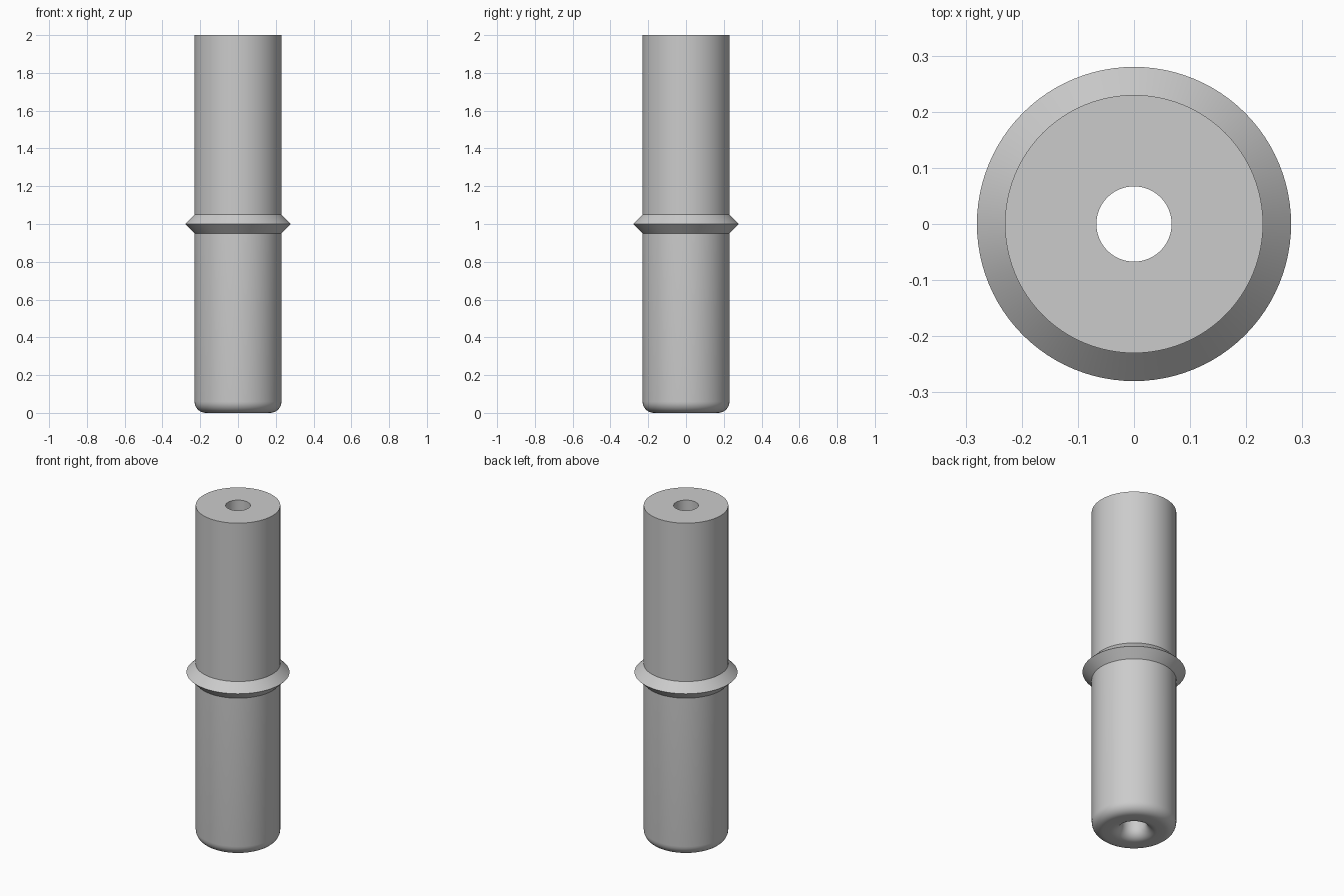
import bpy, bmesh, math

if "Cube" in bpy.data.objects:
    bpy.data.objects.remove(bpy.data.objects["Cube"])

SEGMENTS = 96
R_OUT, R_HOLE, R_RIM, FILLET = 0.23, 0.067, 0.28, 0.06

grey = bpy.data.materials.new("plain_grey")
grey.diffuse_color = (0.6, 0.6, 0.6, 1)
grey.use_nodes = True
grey.node_tree.nodes["Principled BSDF"].inputs["Base Color"].default_value = grey.diffuse_color


def arc(cx, cz, radius, start, end, steps=8):
    """Points (radius, height) along an arc, angles in degrees."""
    angles = [math.radians(start + (end - start) * i / steps) for i in range(steps + 1)]
    return [(cx + radius * math.cos(a), cz + radius * math.sin(a)) for a in angles]


def lathe(name, profile):
    """Spin a closed (radius, height) profile about the z axis."""
    bm = bmesh.new()
    rings = []
    for r, z in profile:
        rings.append([bm.verts.new((r * math.cos(2 * math.pi * i / SEGMENTS),
                                    r * math.sin(2 * math.pi * i / SEGMENTS), z))
                      for i in range(SEGMENTS)])
    for k, lower in enumerate(rings):
        upper = rings[(k + 1) % len(rings)]
        for i in range(SEGMENTS):
            j = (i + 1) % SEGMENTS
            bm.faces.new((lower[i], lower[j], upper[j], upper[i]))
    bmesh.ops.recalc_face_normals(bm, faces=bm.faces)
    mesh = bpy.data.meshes.new(name)
    bm.to_mesh(mesh)
    bm.free()
    mesh.materials.append(grey)
    obj = bpy.data.objects.new(name, mesh)
    bpy.context.collection.objects.link(obj)
    bpy.ops.object.select_all(action='DESELECT')
    obj.select_set(True)
    bpy.context.view_layer.objects.active = obj
    bpy.ops.object.shade_smooth_by_angle(angle=math.radians(30))
    return obj


# Hollow pin: rounded lips at the bottom, square edges at the top,
# with a V-shaped collar around the middle
bottom_inner = arc(R_HOLE + FILLET, FILLET, FILLET, 180, 270)
bottom_outer = arc(R_OUT - FILLET, FILLET, FILLET, 270, 360)
collar = [(R_OUT, 0.95), (R_RIM, 1.0), (R_RIM - 0.05, 1.05)]
top = [(R_OUT, 2.0), (R_HOLE, 2.0)]
lathe("collared_pin", bottom_inner + bottom_outer + collar + top)
